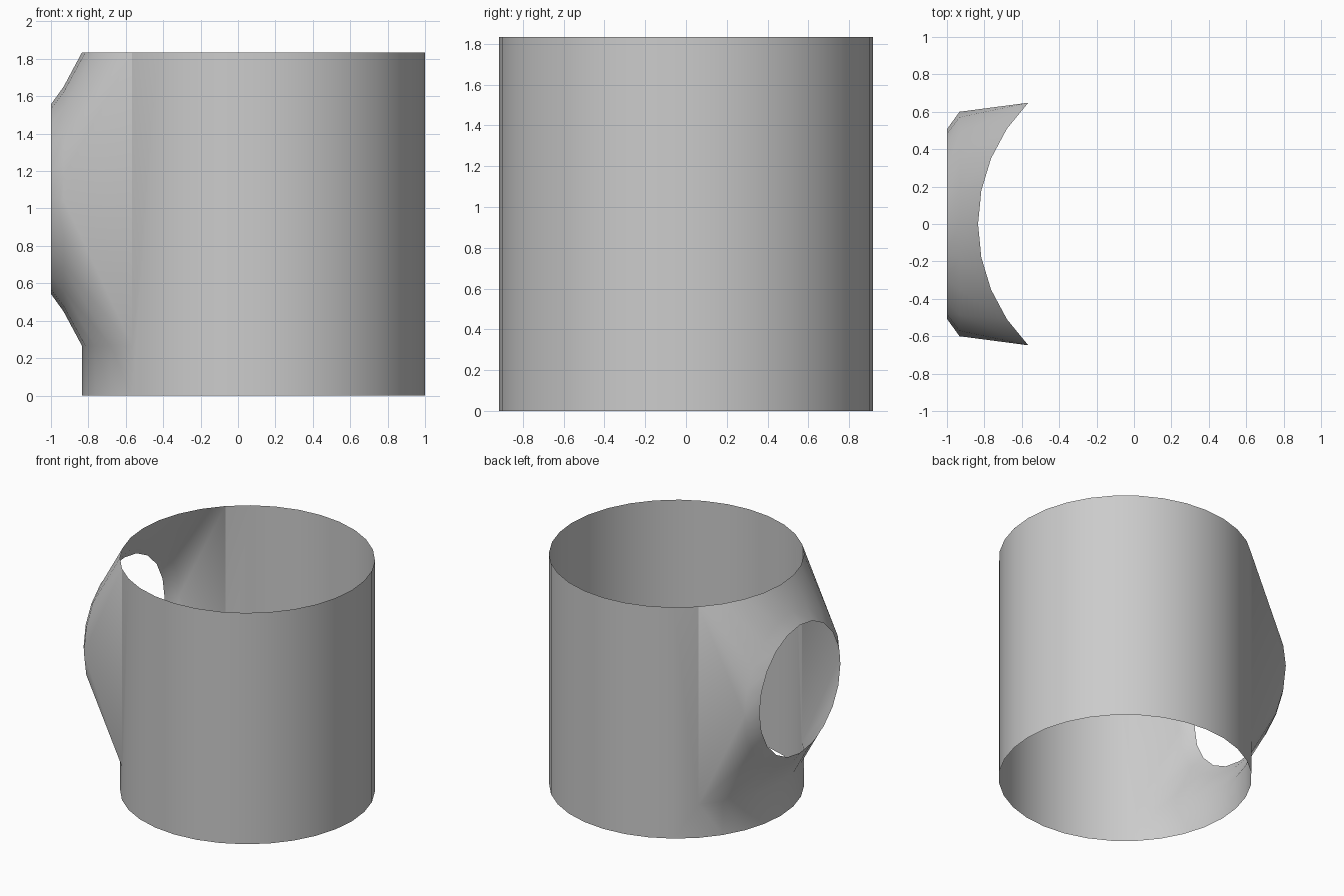
import bpy
import bmesh
from math import sin, cos, pi

if "Cube" in bpy.data.objects:
    bpy.data.objects.remove(bpy.data.objects["Cube"])

R, CX = 0.917, 0.083           # sleeve radius and axis offset
H, LOW = 1.835, 0.265          # sleeve height, lower edge of the port
SEG, HALF, RING = 32, 4, 20    # sleeve sides, half width of port, port sides
PORT_Z = 1.05

bm = bmesh.new()


def level(z, ids):
    """Sleeve vertices at height z; index 0 is the middle of the port side."""
    return {i: bm.verts.new((CX - R * cos(2 * pi * i / SEG),
                             R * sin(2 * pi * i / SEG), z)) for i in ids}


def port_ring(x, r):
    return [bm.verts.new((x, r * cos(2 * pi * k / RING),
                          PORT_Z + r * sin(2 * pi * k / RING))) for k in range(RING)]


# Open round sleeve, with a gap left for the port
bottom = level(0, range(-HALF, SEG - HALF))
top = level(H, range(-HALF, SEG - HALF))
sill = level(LOW, range(-HALF, HALF + 1))
for i in range(-HALF, HALF):
    bm.faces.new((bottom[i], sill[i], sill[i + 1], bottom[i + 1]))
for i in range(HALF, SEG - HALF):
    j = i + 1 if i + 1 < SEG - HALF else -HALF
    face = [bottom[i], top[i], top[j], bottom[j]]
    if i == HALF:
        face.insert(1, sill[i])
    if j == -HALF:
        face.insert(3, sill[j])
    bm.faces.new(face)

# Port lip: short cone between two rings
inner = port_ring(-0.933, 0.60)
outer = port_ring(-1.0, 0.507)
for k in range(RING):
    n = (k + 1) % RING
    bm.faces.new((inner[k], inner[n], outer[n], outer[k]))

# Port flare: four mirrored quarters from the rectangular gap to the inner ring
for row, up in ((top, 1), (sill, -1)):
    for side in (1, -1):
        def ring(k):
            return inner[(up * k if side > 0 else RING // 2 - up * k) % RING]
        corner = row[side * HALF]
        bm.faces.new((corner, ring(0), ring(1)))
        bm.faces.new((corner, ring(1), ring(2)))
        bm.faces.new((corner, ring(2), row[side * 3]))
        for s in range(3):
            bm.faces.new((row[side * (3 - s)], ring(2 + s),
                          ring(3 + s), row[side * (2 - s)]))
# Flat triangles at the two sides of the port
for side, k in ((1, 0), (-1, RING // 2)):
    bm.faces.new((top[side * HALF], sill[side * HALF], inner[k]))

bmesh.ops.recalc_face_normals(bm, faces=bm.faces)
far = max(bm.faces, key=lambda f: f.calc_center_median().x)
if far.normal.x < 0:
    bmesh.ops.reverse_faces(bm, faces=bm.faces)

mesh = bpy.data.meshes.new("sleeve_with_port")
bm.to_mesh(mesh)
bm.free()
sleeve = bpy.data.objects.new("sleeve_with_port", mesh)
bpy.context.collection.objects.link(sleeve)

grey = bpy.data.materials.new("plain grey")
grey.diffuse_color = (0.6, 0.6, 0.6, 1)
grey.use_nodes = True
grey.node_tree.nodes["Principled BSDF"].inputs["Base Color"].default_value = grey.diffuse_color
mesh.materials.append(grey)

bpy.context.view_layer.objects.active = sleeve
sleeve.select_set(True)
bpy.ops.object.shade_smooth_by_angle(angle=pi / 6)
